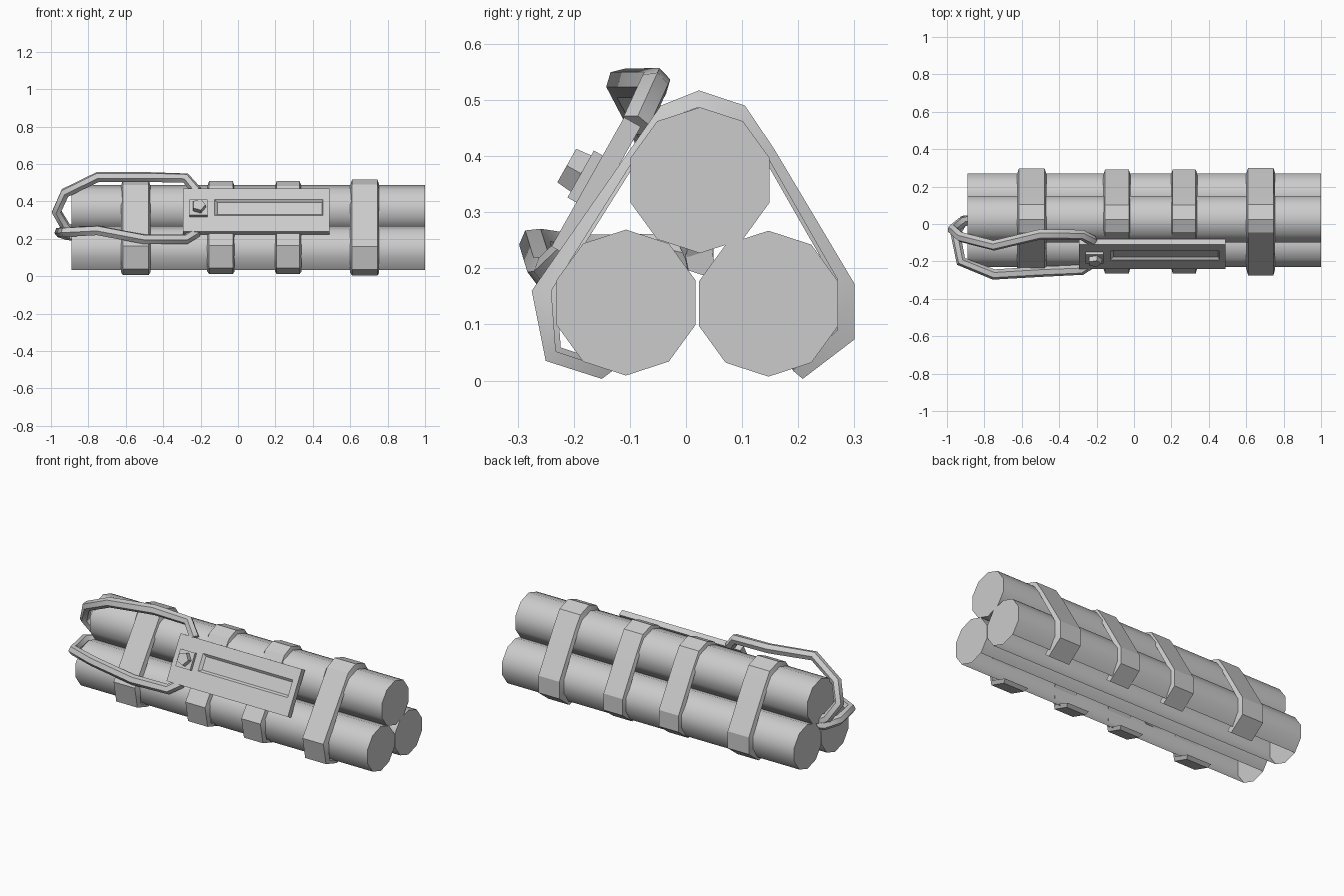
import bpy, bmesh
from math import cos, sin, pi, radians
from mathutils import Vector

if "Cube" in bpy.data.objects:
    bpy.data.objects.remove(bpy.data.objects["Cube"])


def finish(name, bm, angle=None):
    bmesh.ops.recalc_face_normals(bm, faces=bm.faces)
    me = bpy.data.meshes.new(name)
    bm.to_mesh(me)
    bm.free()
    ob = bpy.data.objects.new(name, me)
    bpy.context.collection.objects.link(ob)
    if angle:
        smooth(ob, angle)
    return ob


def smooth(ob, angle):
    bpy.ops.object.select_all(action='DESELECT')
    ob.select_set(True)
    bpy.context.view_layer.objects.active = ob
    bpy.ops.object.shade_smooth_by_angle(angle=radians(angle))


def loft(name, rings, angle=None, drop=None):
    """Bridge equal-length closed rings and cap both ends."""
    bm = bmesh.new()
    vs = [[bm.verts.new(p) for p in r] for r in rings]
    n = len(vs[0])
    for a, b in zip(vs, vs[1:]):
        for i in range(n):
            bm.faces.new((a[i], a[(i + 1) % n], b[(i + 1) % n], b[i]))
    bm.faces.new(vs[0])
    bm.faces.new(vs[-1])
    bmesh.ops.recalc_face_normals(bm, faces=bm.faces)
    if drop:
        bmesh.ops.delete(bm, geom=[f for f in bm.faces if drop(f)], context='FACES_ONLY')
    return finish(name, bm, angle)


# Three ten-sided sticks; the lower two are open underneath
def stick(name, cy, cz, open_bottom):
    rings = [[(x, cy + 0.13 * cos(pi / 2 + k * pi / 5), cz + 0.13 * sin(pi / 2 + k * pi / 5))
              for k in range(10)] for x in (-0.89, 1.0)]
    loft(name, rings, 40, (lambda f: f.normal.z < -0.8) if open_bottom else None)


stick("stick_top", 0.025, 0.357, False)
stick("stick_front", -0.107, 0.139, True)
stick("stick_back", 0.147, 0.137, True)

# Straps wrapped over the bundle: chamfered bands, open below
OUTER = [(-0.15, 0.003), (-0.25, 0.035), (-0.275, 0.16), (-0.045, 0.49), (0.023, 0.517),
         (0.105, 0.49), (0.157, 0.413), (0.3, 0.173), (0.3, 0.073), (0.208, 0.003)]
INNER = [(-0.13, 0.018), (-0.232, 0.052), (-0.24, 0.16), (-0.05, 0.462), (0.023, 0.487),
         (0.1, 0.46), (0.147, 0.395), (0.27, 0.18), (0.27, 0.09), (0.19, 0.018)]


def strap(name, x0, x1, s):
    def p(x, q):
        return (x, 0.02 + (q[0] - 0.02) * s, 0.25 + (q[1] - 0.25) * s)
    c = 0.01
    rings = [[p(x0, i), p(x0 + c, o), p(x1 - c, o), p(x1, i)] for o, i in zip(OUTER, INNER)]
    loft(name, rings, 25)


for name, x0, x1, s in (("strap_left", -0.625, -0.468, 0.99), ("strap_mid_left", -0.165, -0.018, 0.965),
                        ("strap_mid_right", 0.197, 0.34, 0.965), ("strap_right", 0.6, 0.755, 1.0)):
    strap(name, x0, x1, s)

# Tilted frame of the control plate: t runs up the slope, n points outward
MID = Vector((0, -0.175, 0.354))
T = Vector((0, 0.49, 0.872))
N = Vector((0, -0.872, 0.49))


def on_plate(x, t, n):
    return MID + Vector((x, 0, 0)) + T * t + N * n


def rect(x0, x1, t0, t1, n):
    return [on_plate(x, t, n) for x, t in ((x0, t0), (x1, t0), (x1, t1), (x0, t1))]


# Plate with a long recessed panel
loft("plate", [rect(-0.295, 0.49, -0.132, 0.132, -0.034), rect(-0.295, 0.49, -0.132, 0.132, 0),
               rect(-0.125, 0.455, -0.034, 0.064, 0), rect(-0.11, 0.45, -0.022, 0.052, -0.012)])

# Button base and five-sided button
loft("button_base", [rect(-0.258, -0.163, -0.042, 0.054, -0.005), rect(-0.258, -0.163, -0.042, 0.054, 0.018)])


def pentagon(r, n):
    return [on_plate(-0.21 + r * cos(k * 2 * pi / 5), 0.007 + r * sin(k * 2 * pi / 5), n) for k in range(5)]


loft("button", [pentagon(0.04, 0.01), pentagon(0.036, 0.047)])


# Wires from the plate around the left end into the gap between the sticks
def wire(name, pts):
    cu = bpy.data.curves.new(name, 'CURVE')
    cu.dimensions = '3D'
    cu.bevel_depth = 0.028
    cu.bevel_resolution = 1
    cu.use_fill_caps = True
    sp = cu.splines.new('POLY')
    sp.points.add(len(pts) - 1)
    for p, q in zip(sp.points, pts):
        p.co = (*q, 1)
    ob = bpy.data.objects.new(name, cu)
    bpy.context.collection.objects.link(ob)
    bpy.ops.object.select_all(action='DESELECT')
    ob.select_set(True)
    bpy.context.view_layer.objects.active = ob
    bpy.ops.object.convert(target='MESH')
    smooth(bpy.context.object, 50)


wire("wire_upper", [(-0.22, -0.09, 0.455), (-0.28, -0.058, 0.525), (-0.5, -0.055, 0.53), (-0.75, -0.115, 0.53),
                    (-0.925, -0.07, 0.445), (-0.97, -0.03, 0.345), (-0.92, 0.01, 0.26), (-0.85, 0.025, 0.225)])
wire("wire_lower", [(-0.22, -0.205, 0.235), (-0.28, -0.245, 0.197), (-0.5, -0.255, 0.197), (-0.75, -0.27, 0.245),
                    (-0.925, -0.2, 0.235), (-0.955, -0.05, 0.235), (-0.91, 0.02, 0.22), (-0.85, 0.025, 0.215)])
